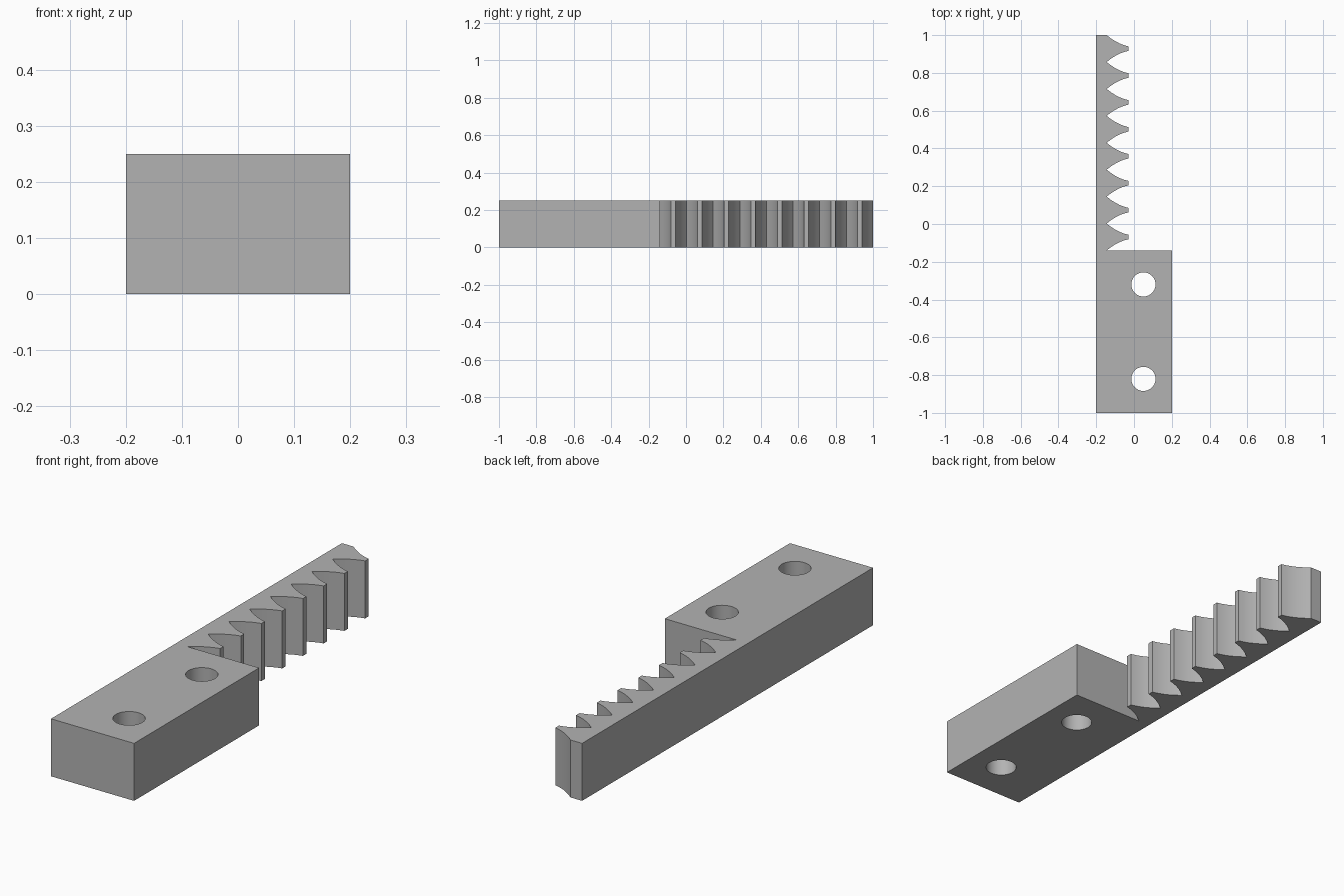
import bpy, bmesh, math

cube = bpy.data.objects.get("Cube")
if cube:
    bpy.data.objects.remove(cube, do_unlink=True)

HEIGHT = 0.25
LEFT, RIGHT = -0.2, 0.2
ROOT_X, TIP_X = -0.145, -0.03
RACK_START, TEETH = -0.14, 8
PITCH = (1 - RACK_START) / TEETH
TIP_HALF = 0.012
HOLE_RADIUS = 0.064
STEPS = 5

grey = bpy.data.materials.new("plain grey")
grey.use_nodes = True
colour = (0.45, 0.45, 0.45, 1)
grey.diffuse_color = colour
grey.node_tree.nodes["Principled BSDF"].inputs["Base Color"].default_value = colour


def flank():
    """Half a tooth, root to tip: (x, distance from the tooth centre)."""
    points = []
    for i in range(STEPS + 1):
        t = i / STEPS
        half = PITCH / 2 + (TIP_HALF - PITCH / 2) * t - 0.036 * t * (1 - t)
        points.append((ROOT_X + (TIP_X - ROOT_X) * t, half))
    return points


# Outline: mounting block, then the toothed edge, then the straight back
outline = [(LEFT, -1), (RIGHT, -1), (RIGHT, RACK_START)]
for n in range(TEETH):
    centre = RACK_START + (n + 0.5) * PITCH
    outline += [(x, centre - d) for x, d in flank()]
    outline += [(x, centre + d) for x, d in reversed(flank()[1:])]
outline += [(ROOT_X, 1), (LEFT, 1)]

# Two bolt holes through the block
loops = [outline]
for hole_y in (-0.82, -0.32):
    angles = [math.tau * i / 40 for i in range(40)]
    loops.append([(0.05 + HOLE_RADIUS * math.cos(a),
                   hole_y + HOLE_RADIUS * math.sin(a)) for a in angles])

# Filled flat curve, extruded to the full thickness
curve = bpy.data.curves.new("toothed_rack", "CURVE")
curve.dimensions = "2D"
curve.fill_mode = "BOTH"
curve.extrude = HEIGHT / 2
for loop in loops:
    spline = curve.splines.new("POLY")
    spline.points.add(len(loop) - 1)
    for point, (x, y) in zip(spline.points, loop):
        point.co = (x, y, 0, 1)
    spline.use_cyclic_u = True

rack = bpy.data.objects.new("toothed_rack", curve)
bpy.context.collection.objects.link(rack)
bpy.ops.object.select_all(action="DESELECT")
rack.select_set(True)
bpy.context.view_layer.objects.active = rack
bpy.ops.object.convert(target="MESH")
rack = bpy.context.object

# Weld the walls to the caps and stand the part on the floor
bm = bmesh.new()
bm.from_mesh(rack.data)
bmesh.ops.remove_doubles(bm, verts=bm.verts, dist=0.0005)
bmesh.ops.translate(bm, verts=bm.verts, vec=(0, 0, HEIGHT / 2))
bmesh.ops.recalc_face_normals(bm, faces=bm.faces)
bm.to_mesh(rack.data)
bm.free()
rack.data.materials.clear()
rack.data.materials.append(grey)
bpy.ops.object.shade_smooth_by_angle(angle=math.radians(30))
